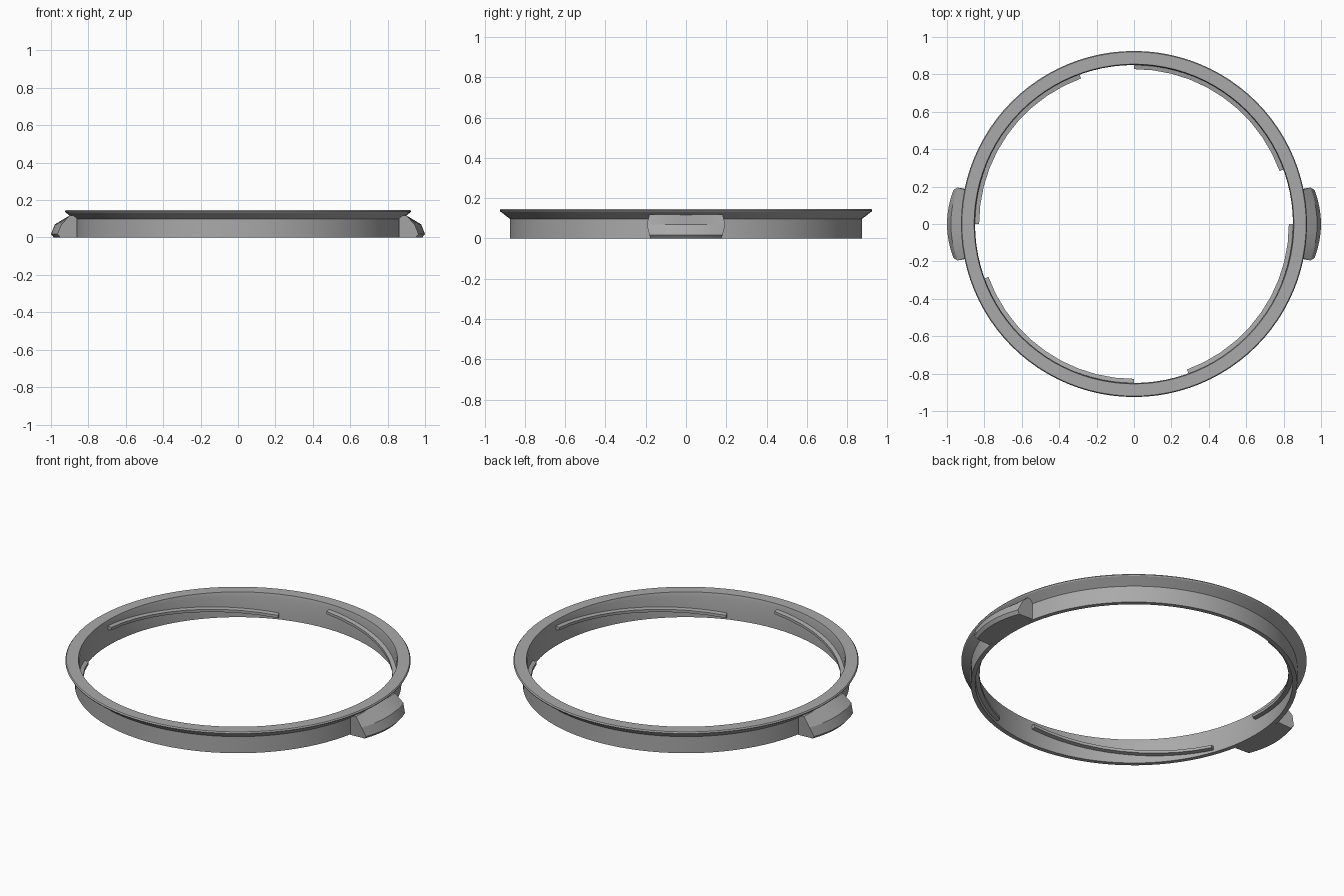
import bpy, bmesh, math

cube = bpy.data.objects.get("Cube")
if cube:
    bpy.data.objects.remove(cube)

grey = bpy.data.materials.new("plain grey")
grey.use_nodes = True
colour = (0.4, 0.4, 0.4, 1)
grey.diffuse_color = colour
grey.node_tree.nodes["Principled BSDF"].inputs["Base Color"].default_value = colour


def loft(name, sections, closed=False, angle=20):
    """Skin a row of matching cross-sections, capping the ends if open."""
    bm = bmesh.new()
    rows = [[bm.verts.new(p) for p in s] for s in sections]
    pairs = list(zip(rows, rows[1:]))
    if closed:
        pairs.append((rows[-1], rows[0]))
    else:
        bm.faces.new(rows[0])
        bm.faces.new(rows[-1])
    n = len(rows[0])
    for a, b in pairs:
        for i in range(n):
            j = (i + 1) % n
            bm.faces.new((a[i], a[j], b[j], b[i]))
    bmesh.ops.recalc_face_normals(bm, faces=bm.faces)
    mesh = bpy.data.meshes.new(name)
    bm.to_mesh(mesh)
    bm.free()
    mesh.materials.append(grey)
    obj = bpy.data.objects.new(name, mesh)
    bpy.context.collection.objects.link(obj)
    bpy.ops.object.select_all(action="DESELECT")
    obj.select_set(True)
    bpy.context.view_layer.objects.active = obj
    bpy.ops.object.shade_smooth_by_angle(angle=math.radians(angle))
    return obj


def polar(profile, degrees, lift=0):
    a = math.radians(degrees)
    return [(r * math.cos(a), r * math.sin(a), z + lift) for r, z in profile]


# Collar with a flared rim
collar = [(0.85, 0), (0.875, 0), (0.875, 0.098), (0.922, 0.134),
          (0.925, 0.14), (0.92, 0.147), (0.855, 0.147), (0.85, 0.125)]
STEPS = 96
loft("collar", [polar(collar, 360 * i / STEPS) for i in range(STEPS)], closed=True)

# Four descending thread ridges inside the collar
ridge = [(0.855, -0.013), (0.828, -0.008), (0.828, 0.008), (0.855, 0.013)]
for k in range(4):
    sections = [polar(ridge, 90 * k - 70 * t / 10, 0.106 - 0.08 * t / 10)
                for t in range(11)]
    loft(f"thread_{k + 1}", sections)

# Bowed grip tabs: (x, z, half width) around the outline
grip = [(0.862, 0, 0.18), (0.985, 0, 0.175), (1, 0.018, 0.182),
        (0.979, 0.07, 0.195), (0.9, 0.118, 0.182), (0.862, 0.118, 0.18)]
for side, name in ((1, "left_grip"), (-1, "right_grip")):
    sections = []
    for i in range(9):
        t = i / 4 - 1
        bow = 0.035 * t * t
        sections.append([(side * (x - (bow if 0.95 < x else 0)), t * w, z)
                         for x, z, w in grip])
    loft(name, sections, angle=15)
